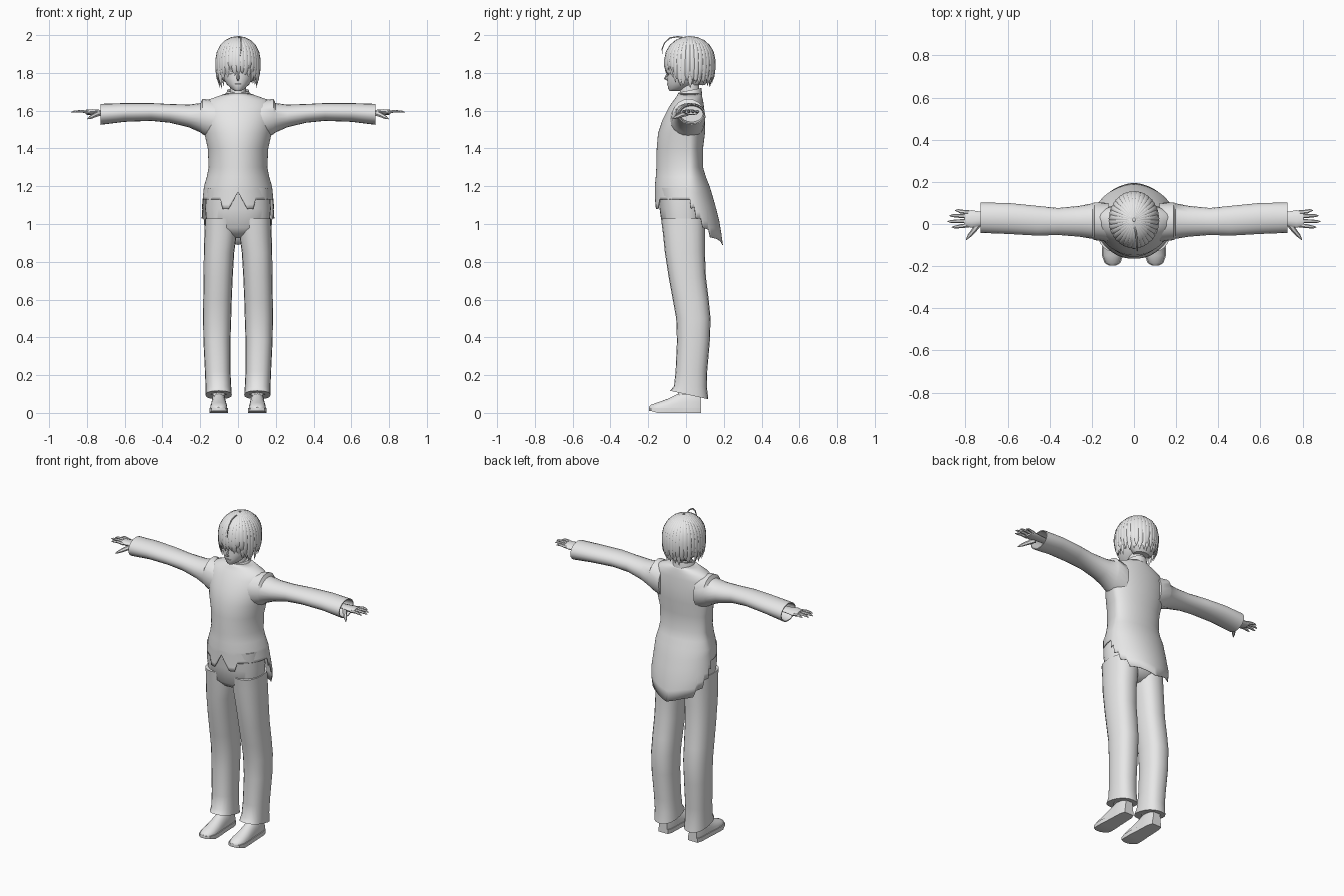
import bpy, bmesh, math, random
from mathutils import Vector

if "Cube" in bpy.data.objects:
    bpy.data.objects.remove(bpy.data.objects["Cube"])

random.seed(4)
GREY = bpy.data.materials.new("plain_grey")
GREY.diffuse_color = (0.8, 0.8, 0.8, 1)
GREY.use_nodes = True
GREY.node_tree.nodes["Principled BSDF"].inputs["Base Color"].default_value = GREY.diffuse_color


def loft(name, rings, caps=True, angle=40, thickness=0):
    """Skin a list of closed rings."""
    bm = bmesh.new()
    vs = [[bm.verts.new(p) for p in r] for r in rings]
    n = len(rings[0])
    for a, b in zip(vs, vs[1:]):
        for i in range(n):
            j = (i + 1) % n
            bm.faces.new((a[i], a[j], b[j], b[i]))
    if caps:
        bm.faces.new(vs[0])
        bm.faces.new(vs[-1])
    bmesh.ops.recalc_face_normals(bm, faces=bm.faces)
    me = bpy.data.meshes.new(name)
    bm.to_mesh(me)
    bm.free()
    me.materials.append(GREY)
    ob = bpy.data.objects.new(name, me)
    bpy.context.collection.objects.link(ob)
    if thickness:
        mod = ob.modifiers.new("cloth", 'SOLIDIFY')
        mod.thickness = thickness
    bpy.ops.object.select_all(action='DESELECT')
    ob.select_set(True)
    bpy.context.view_layer.objects.active = ob
    bpy.ops.object.shade_smooth_by_angle(angle=math.radians(angle))
    return ob


def lerp_table(table, t):
    """Linear lookup in rows sorted by their first value."""
    if t <= table[0][0]:
        return table[0][1:]
    for a, b in zip(table, table[1:]):
        if t <= b[0]:
            f = (t - a[0]) / (b[0] - a[0])
            return tuple(p + (q - p) * f for p, q in zip(a[1:], b[1:]))
    return table[-1][1:]


def level(z, x0, x1, yf, yb, n=24, mid=None, power=1.0, slope=0):
    """Horizontal oval ring; angle 0 faces the front."""
    cx, rx = (x0 + x1) / 2, (x1 - x0) / 2
    cy = (yf + yb) / 2 if mid is None else mid
    out = []
    for i in range(n):
        a = 2 * math.pi * i / n
        s, c = math.sin(a), math.cos(a)
        s, c = (math.copysign(abs(v) ** power, v) for v in (s, c))
        y = cy - c * ((cy - yf) if c > 0 else (yb - cy))
        out.append(Vector((cx + rx * s, y, z - slope * (y - cy))))
    return out


def tube(name, pts, widths, flat=1.0, n=6, ups=None):
    """Tapered strand along a path, optionally flattened along its up direction."""
    pts = [Vector(p) for p in pts]
    rings = []
    for i, p in enumerate(pts):
        t = (pts[min(i + 1, len(pts) - 1)] - pts[max(i - 1, 0)]).normalized()
        up = ups[i] if ups else Vector((0, 0.1, 1))
        u = t.cross(up).normalized()
        v = u.cross(t)
        rings.append([p + widths[i] * (u * math.cos(k * math.tau / n) + v * flat * math.sin(k * math.tau / n))
                      for k in range(n)])
    return loft(name, rings)


# Tunic: oval body with a jagged hem and a long tail at the back
BODY = [(.89, .175, -.17, .195), (1.0, .20, -.17, .18), (1.1, .19, -.165, .155), (1.2, .18, -.165, .125),
        (1.25, .165, -.16, .105), (1.3, .155, -.157, .09), (1.4, .16, -.155, .09), (1.48, .178, -.148, .10),
        (1.55, .188, -.125, .10), (1.62, .19, -.09, .095), (1.655, .165, -.065, .09),
        (1.675, .11, -.05, .085), (1.692, .062, -.042, .08)]
HEM = [(0, 1.17), (15, 1.08), (25, 1.08), (30, 1.13), (90, 1.13), (92.5, 1.08), (100, 1.09), (102.5, 1.03),
       (112.5, 1.03), (115, .98), (127.5, .97), (130, .93), (150, .92), (180, .89)]
N = 144
rings = []
for k in range(5):
    ring = []
    for i in range(N):
        d = i * 360 / N
        z = lerp_table(HEM, min(d, 360 - d))[0]
        z += (1.2 - z) * k / 5
        w, yf, yb = lerp_table(BODY, z)
        ring.append(level(z, -w, w, yf, yb, N, .02)[i])
    rings.append(ring)
for z, w, yf, yb in BODY[3:]:
    rings.append(level(z, -w, w, yf, yb, N, .02))
loft("tunic", rings, caps=False, thickness=.004)

# Collar and neck
loft("collar", [level(1.675, -.068, .068, -.05, .085, slope=-.1), level(1.708, -.056, .056, -.04, .082, slope=-.2),
                level(1.706, -.048, .048, -.034, .076, slope=-.2)])
loft("neck", [level(1.66, -.05, .05, -.035, .075), level(1.71, -.043, .043, -.032, .07),
              level(1.79, -.045, .045, -.03, .07)])

# Trousers: hips and two legs
loft("trouser_hips", [level(z, -w, w, f, b, 32, power=.85) for z, w, f, b in
                      [(.925, .03, -.05, .04), (.945, .09, -.095, .075), (.98, .165, -.125, .10),
                       (1.08, .174, -.14, .105), (1.19, .168, -.15, .10)]])
LEG = [(1.03, .012, .174, -.132, .10), (.95, .006, .178, -.122, .10), (.85, .02, .181, -.112, .10),
       (.72, .028, .182, -.092, .105), (.6, .033, .184, -.07, .12), (.5, .036, .185, -.052, .13),
       (.38, .04, .183, -.048, .126), (.22, .04, .175, -.055, .112), (.14, .036, .172, -.064, .11),
       (.095, .033, .172, -.085, .118)]
SHOE = [(-.197, .014, .03), (-.185, .034, .043), (-.15, .046, .056), (-.1, .046, .073), (-.05, .042, .098),
        (0, .04, .12), (.05, .038, .125), (.08, .028, .11)]
SLEEVE = [(.12, 1.44, 1.655, -.085, .10), (.188, 1.475, 1.662, -.076, .103), (.198, 1.484, 1.64, -.07, .098),
          (.26, 1.512, 1.632, -.06, .086), (.36, 1.536, 1.635, -.052, .076), (.46, 1.546, 1.64, -.055, .086),
          (.6, 1.541, 1.64, -.047, .10), (.728, 1.525, 1.636, -.042, .102), (.728, 1.531, 1.63, -.036, .096),
          (.66, 1.54, 1.625, -.03, .09)]
# Face outline, used for the head and its features
FACE = [(1.703, .014, -.085, -.04), (1.715, .034, -.094, 0), (1.74, .06, -.098, .05), (1.77, .078, -.099, .085),
        (1.81, .092, -.096, .11), (1.86, .10, -.095, .13), (1.92, .094, -.078, .125), (1.97, .05, -.03, .08)]


def on_face(x, z, off=0):
    w, yf, yb = lerp_table(FACE, z)
    return (x, .02 - (.02 - yf) * math.sqrt(max(0, 1 - (x / w) ** 2)) - off, z)


for s, side in ((1, "left"), (-1, "right")):
    # Leg with slanted open hem
    loft(side + "_trouser_leg", [level(z, s * a, s * b, f, k, 20, power=.85, slope=.22 if z < .1 else 0)
                                 for z, a, b, f, k in LEG])
    # Shoe: domed upper, sole and heel
    cx = s * .102
    upper, sole = [], []
    for y, w, top in SHOE:
        upper.append([(cx + w * math.cos(t) * (1 if math.sin(t) > -.1 else .95), y,
                       .018 + (top - .018) * max(0, math.sin(t)) ** .8)
                      for t in [math.pi * k / 10 for k in range(11)]])
        lift = .01 if y < -.15 else 0
        e = w + .004
        sole.append([(cx - e, y, lift), (cx + e, y, lift), (cx + e, y, .026), (cx - e, y, .026)])
    loft(side + "_shoe_upper", upper)
    loft(side + "_shoe_sole", sole)
    loft(side + "_shoe_opening", [level(.10, cx - .042, cx + .042, -.045, .075, 16, slope=-.1),
                                  level(.125, cx - .036, cx + .036, -.03, .07, 16)])
    # Sleeve with raised shoulder seam and hollow cuff
    loft(side + "_sleeve", [[(s * x, (f + b) / 2 + (b - f) / 2 * math.cos(t), (lo + hi) / 2 + (hi - lo) / 2 * math.sin(t))
                             for t in [math.tau * k / 20 for k in range(20)]] for x, lo, hi, f, b in SLEEVE])
    # Hand: flat palm, four fingers, thumb
    tube(side + "_palm", [(s * .65, .028, 1.59), (s * .73, .026, 1.592), (s * .77, .024, 1.592), (s * .805, .026, 1.592)],
         [.026, .033, .042, .036], flat=.36, n=10)
    for k, (y, tip) in enumerate([(-.006, .865), (.015, .885), (.036, .876), (.055, .85)]):
        dy = (y - .024) * .3
        tube(f"{side}_finger_{k + 1}", [(s * .785, y, 1.592), (s * .825, y + dy * .5, 1.597),
                                        (s * (tip - .015), y + dy, 1.595), (s * tip, y + dy, 1.591)],
             [.0105, .009, .007, .002], flat=.85)
    tube(side + "_thumb", [(s * .735, .005, 1.586), (s * .76, -.03, 1.575), (s * .782, -.055, 1.564), (s * .797, -.075, 1.556)],
         [.015, .012, .009, .002])
    # Eye lids and brow as fine ridges
    for nm, h, dz, r in (("upper_lid", .012, 1.808, .0035), ("lower_lid", -.009, 1.803, .002), ("brow", .006, 1.838, .003)):
        tube(f"{side}_{nm}", [on_face(s * (.018 + .046 * k / 6), dz + h * math.sin(math.pi * k / 6), .001) for k in range(7)],
             [r * .4] + [r] * 5 + [r * .4])
    # Ear
    tube(side + "_ear", [(s * .085, .025, 1.765), (s * .097, .03, 1.79), (s * .10, .035, 1.82)], [.006, .014, .008],
         ups=[Vector((0, 1, 0))] * 3)

# Head, nose and mouth
loft("head", [level(z, -w, w, f, b, 28, min(.02, (f + b) / 2)) for z, w, f, b in FACE])
tube("nose", [(0, -.094, 1.805), (0, -.103, 1.785), (0, -.112, 1.77), (0, -.095, 1.762)], [.003, .007, .007, .006],
     ups=[Vector((0, 1, 0))] * 3 + [Vector((0, 0, 1))])
tube("mouth", [on_face(.02 * k / 3, 1.741, .0005) for k in range(-3, 4)], [.001] + [.002] * 5 + [.001])

# Hair: an under-cap and layers of tapered locks falling from the crown
CEN, RAD = Vector((0, .02, 1.865)), Vector((.114, .130, .128))


def lock(name, a, end, scale, width):
    pts, ups, ws = [], [], []
    out = Vector((math.sin(a), -math.cos(a), 0))
    for p in (.06, .3, .6, .9, 1.2, 1.55):
        d = out * math.sin(p) + Vector((0, 0, math.cos(p)))
        pts.append(CEN + Vector([d[i] * RAD[i] * scale for i in range(3)]))
        ups.append(d)
        ws.append(width * (.2 + .8 * math.sin(p)))
    base, sway = pts[-1].copy(), random.uniform(-.006, .006)
    for f, w, r in ((.4, .95, 1.0), (.75, .65, .97), (1, .06, .91)):
        q = CEN + (base - CEN) * r
        q += Vector((out.y, -out.x, 0)) * sway * f
        q.z = base.z + (end - base.z) * f
        pts.append(q)
        ups.append(out)
        ws.append(width * w)
    tube(name, pts, ws, flat=.42, n=6, ups=ups)


loft("hair_cap", [level(CEN.z + .122 * math.cos(p), -.109 * math.sin(p), .109 * math.sin(p), .02 - .118 * math.sin(p),
                        .02 + .124 * math.sin(p), 32, .02) for p in (.05, .3, .6, .9, 1.2, 1.5)])
loft("hair_back", [level(z, -w, w, f, b, 24) for z, w, f, b in
                   [(1.735, .05, .03, .10), (1.77, .088, .02, .128), (1.82, .105, .0, .142), (1.88, .107, -.03, .143)]])
ENDS = [(0, 1.80), (35, 1.795), (50, 1.77), (65, 1.735), (100, 1.75), (180, 1.745)]
for layer, (count, scale, width, drop) in enumerate([(34, 1.0, .0165, 0), (26, .93, .018, -.012)]):
    for i in range(count):
        deg = (i + .5 * layer) * 360 / count
        end = lerp_table(ENDS, min(deg, 360 - deg))[0] + random.uniform(-.014, .02) + drop
        lock(f"hair_lock_{layer + 1}_{i + 1}", math.radians(deg), end, scale, width)
# Loose curl arching over the forehead
tube("loose_curl", [(0, .0, 1.985), (.01, -.045, 1.992), (.014, -.085, 1.985), (.016, -.113, 1.96), (.016, -.127, 1.925),
                    (.012, -.124, 1.89)], [.004, .004, .004, .0035, .003, .001])
